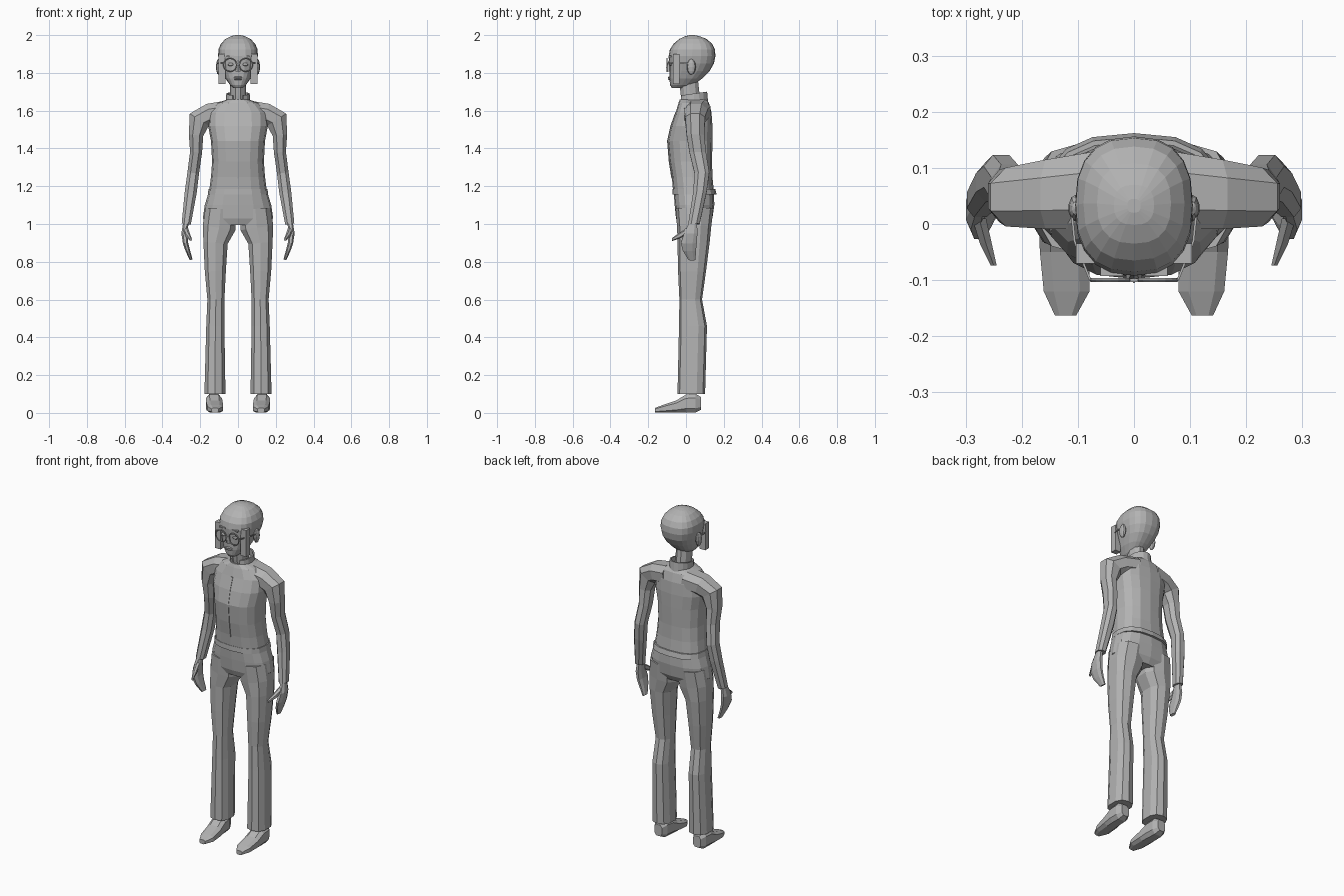
import bpy, bmesh, math
from mathutils import Vector

cube = bpy.data.objects.get("Cube")
if cube:
    bpy.data.objects.remove(cube, do_unlink=True)

GREY = (0.45, 0.45, 0.45, 1)
mat = bpy.data.materials.new("plain grey")
mat.use_nodes = True
mat.diffuse_color = GREY
bsdf = next(n for n in mat.node_tree.nodes if n.type == 'BSDF_PRINCIPLED')
bsdf.inputs["Base Color"].default_value = GREY
bsdf.inputs["Roughness"].default_value = 0.8


def finish(name, bm):
    bmesh.ops.recalc_face_normals(bm, faces=bm.faces)
    mesh = bpy.data.meshes.new(name)
    bm.to_mesh(mesh)
    bm.free()
    mesh.materials.append(mat)
    obj = bpy.data.objects.new(name, mesh)
    bpy.context.collection.objects.link(obj)
    return obj


def unit(a, power):
    c, s = math.cos(a), math.sin(a)
    return (math.copysign(abs(c) ** power, c), math.copysign(abs(s) ** power, s))


def skin(name, rings):
    """Bridge equal closed rings and cap both ends."""
    bm = bmesh.new()
    loops = [[bm.verts.new(p) for p in ring] for ring in rings]
    n = len(loops[0])
    for a, b in zip(loops, loops[1:]):
        for i in range(n):
            j = (i + 1) % n
            bm.faces.new((a[i], a[j], b[j], b[i]))
    bm.faces.new(loops[0])
    bm.faces.new(loops[-1])
    return finish(name, bm)


def body(name, sections, n=16, power=0.8):
    """Upright loft; each section is height, half width, front y, back y."""
    rings = []
    for z, rx, yf, yb in sections:
        pts = [unit(2 * math.pi * i / n, power) for i in range(n)]
        rings.append([(rx * c, (yf + yb) / 2 + (yb - yf) / 2 * s, z) for c, s in pts])
    return skin(name, rings)


def limb(name, path, side=1, n=8, power=0.85, along_y=False):
    """Tube; each path point is x, y, z and two half widths."""
    rings = []
    for k, (x, y, z, ru, rv) in enumerate(path):
        a, b = path[max(k - 1, 0)], path[min(k + 1, len(path) - 1)]
        u, v = Vector((b[2] - a[2], 0, a[0] - b[0])), Vector((0, 1, 0))
        if along_y:
            u, v = Vector((1, 0, 0)), Vector((0, 0, 1))
        u.normalize()
        ring = []
        for i in range(n):
            c, s = unit(2 * math.pi * (i + 0.5) / n, power)
            p = Vector((x, y, z)) + u * ru * c + v * rv * s
            ring.append((p.x * side, p.y, p.z))
        rings.append(ring)
    return skin(name, rings)


def blob(name, centre, size):
    bm = bmesh.new()
    bmesh.ops.create_uvsphere(bm, u_segments=10, v_segments=6, radius=1)
    bmesh.ops.scale(bm, vec=size, verts=bm.verts)
    bmesh.ops.translate(bm, vec=centre, verts=bm.verts)
    return finish(name, bm)


def box(name, lo, hi):
    bm = bmesh.new()
    bmesh.ops.create_cube(bm, size=1)
    lo, hi = Vector(lo), Vector(hi)
    bmesh.ops.scale(bm, vec=[abs(d) for d in hi - lo], verts=bm.verts)
    bmesh.ops.translate(bm, vec=(lo + hi) / 2, verts=bm.verts)
    return finish(name, bm)


# Head and neck
body("head", [(1.72, .025, -.075, .0), (1.735, .042, -.084, .04),
              (1.77, .066, -.088, .085), (1.81, .083, -.088, .125),
              (1.85, .097, -.09, .148), (1.89, .105, -.092, .156),
              (1.925, .104, -.085, .153), (1.955, .09, -.065, .138),
              (1.98, .066, -.035, .108), (1.995, .036, -.002, .07),
              (2.0, .012, .02, .045)], n=20)
body("neck", [(1.62, .048, -.02, .085), (1.68, .042, -.03, .075),
              (1.77, .042, -.04, .065)], n=10, power=1)

# Face details
limb("nose", [(0, -.086, 1.87, .006, .004), (0, -.093, 1.83, .011, .012),
              (0, -.09, 1.808, .016, .011)], n=6)
for dz, name in ((.004, "upper_lip"), (-.005, "lower_lip")):
    blob(name, (0, -.086, 1.772 + dz), (.024, .009, .006))

# Torso, hem and placket
body("shirt", [(1.17, .153, -.068, .148), (1.25, .143, -.075, .14),
               (1.33, .137, -.088, .138), (1.44, .143, -.098, .14),
               (1.52, .158, -.08, .14), (1.59, .155, -.055, .135),
               (1.64, .11, -.04, .122), (1.66, .055, -.033, .108)])
body("shirt_hem", [(1.155, .16, -.072, .162), (1.185, .156, -.071, .155)])
limb("placket", [(0, -.075, 1.24, .006, .003), (0, -.089, 1.33, .008, .003),
                 (0, -.098, 1.44, .008, .003), (0, -.08, 1.52, .007, .003),
                 (0, -.055, 1.59, .007, .003)], n=4)

# Open collar, higher at the back
bm = bmesh.new()
steps, gap = 14, 0.45
lower, upper = [], []
for i in range(steps + 1):
    a = -math.pi / 2 + gap + (2 * math.pi - 2 * gap) * i / steps
    c, s = math.cos(a), math.sin(a)
    lower.append(bm.verts.new((.06 * c, .04 + .073 * s, 1.645)))
    upper.append(bm.verts.new((.058 * c, .04 + .068 * s, 1.69 + .01 * s)))
for i in range(steps):
    bm.faces.new((lower[i], lower[i + 1], upper[i + 1], upper[i]))
collar = finish("collar", bm)
thick = collar.modifiers.new("thickness", 'SOLIDIFY')
thick.thickness = 0.008
thick.offset = 0

# Hips
body("hips", [(1.18, .152, -.066, .148), (1.1, .176, -.06, .15),
              (1.03, .186, -.053, .14), (.995, .15, -.04, .12)])

for side, label in ((1, "left_"), (-1, "right_")):
    # Sleeve from shoulder to wrist
    limb(label + "sleeve", [(.06, .06, 1.597, .06, .075), (.15, .053, 1.582, .06, .066),
                            (.205, .048, 1.552, .064, .056), (.222, .05, 1.47, .041, .05),
                            (.222, .062, 1.38, .034, .047), (.237, .084, 1.27, .033, .042),
                            (.25, .074, 1.17, .034, .038), (.274, .042, 1.0, .026, .032)], side)
    # Hand and thumb
    limb(label + "hand", [(.276, .038, 1.01, .015, .022), (.283, .025, .95, .018, .038),
                          (.278, .015, .9, .015, .045), (.266, .018, .86, .013, .037),
                          (.248, .032, .81, .008, .02)], side)
    limb(label + "thumb", [(.276, .01, .965, .014, .02), (.264, -.035, .938, .012, .015),
                           (.25, -.074, .918, .006, .008)], side, n=6, along_y=True)
    # Trouser leg
    limb(label + "trouser_leg", [(.092, .045, 1.08, .084, .1), (.1, .043, .98, .091, .09),
                                 (.119, .04, .9, .067, .085), (.12, .032, .75, .058, .074),
                                 (.117, .025, .6, .047, .06), (.12, .037, .46, .05, .074),
                                 (.122, .028, .1, .058, .073)], side, n=10, power=.8)
    # Shoe
    limb(label + "shoe", [(.128, .08, .05, .026, .035), (.128, .05, .052, .042, .052),
                          (.127, 0, .05, .045, .05), (.124, -.05, .034, .046, .034),
                          (.12, -.12, .022, .043, .022), (.122, -.163, .014, .02, .013)],
         side, power=.65, along_y=True)
    # Ear, eye, brow and side lock
    blob(label + "ear", (.104 * side, .028, 1.832), (.013, .024, .042))
    blob(label + "eye", (.038 * side, -.081, 1.845), (.018, .01, .009))
    box(label + "brow", (.02 * side, -.093, 1.885), (.06 * side, -.07, 1.893))
    box(label + "side_lock", (.066 * side, -.07, 1.742), (.103 * side, -.035, 1.9))
    # Spectacle rim and arm
    bpy.ops.mesh.primitive_torus_add(major_radius=.034, minor_radius=.0035, major_segments=16,
                                     minor_segments=5, location=(.042 * side, -.1, 1.842),
                                     rotation=(math.pi / 2, 0, 0))
    rim = bpy.context.object
    rim.name = label + "spectacle_rim"
    rim.data.materials.append(mat)
    limb(label + "spectacle_arm", [(.078, -.1, 1.852, .003, .004), (.106, -.03, 1.852, .003, .004),
                                   (.112, .03, 1.85, .003, .004)], side, n=4, along_y=True)
box("spectacle_bridge", (-.01, -.103, 1.844), (.01, -.097, 1.851))
